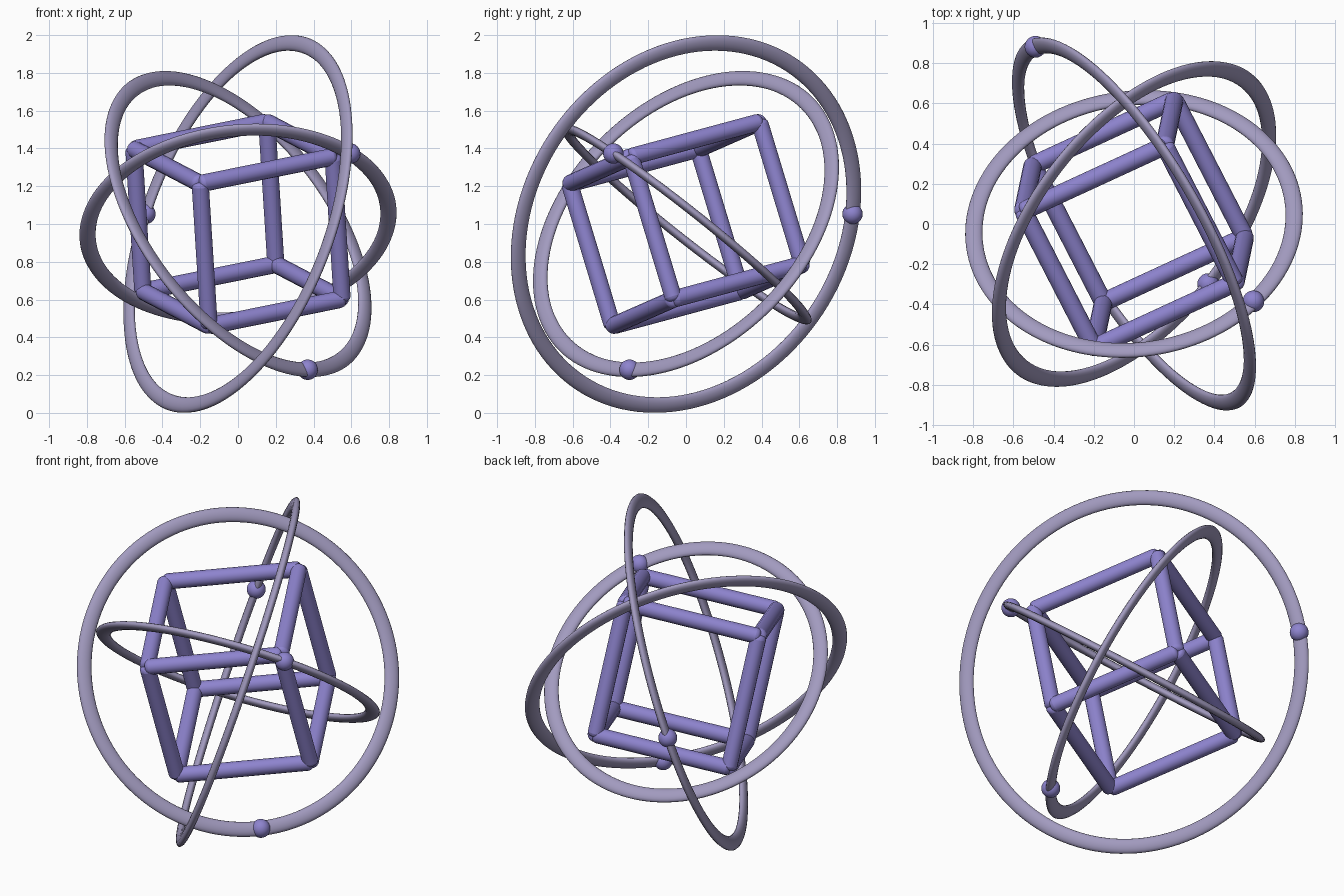
import bpy
import math
from mathutils import Vector, Matrix

if "Cube" in bpy.data.objects:
    bpy.data.objects.remove(bpy.data.objects["Cube"])

CENTRE = Vector((0, 0, 1))


def material(name, rgb):
    m = bpy.data.materials.new(name)
    m.diffuse_color = (*rgb, 1)
    m.use_nodes = True
    m.node_tree.nodes["Principled BSDF"].inputs["Base Color"].default_value = m.diffuse_color
    return m


RING_GREY = material("pale lilac grey", (0.36, 0.325, 0.52))
VIOLET = material("soft violet", (0.27, 0.23, 0.62))


def finish(name, mat, matrix, angle=40):
    ob = bpy.context.object
    ob.name = name
    ob.data.transform(matrix)
    ob.data.materials.append(mat)
    bpy.ops.object.shade_smooth_by_angle(angle=math.radians(angle))
    return ob


def turn(direction):
    return Vector(direction).to_track_quat('Z', 'Y').to_matrix().to_4x4()


# Three flattened rings, each carrying one bead: name, radius, axis, bead direction
RINGS = [
    ("outer", 1.01, (0.82, 0.475, -0.315), (-0.48, 0.88, 0.05)),
    ("middle", 0.906, (0.671, -0.524, 0.524), (0.37, -0.30, -0.77)),
    ("inner", 0.80, (-0.09, 0.617, 0.78), (0.60, -0.38, 0.39)),
]
for name, radius, axis, bead in RINGS:
    bpy.ops.mesh.primitive_torus_add(major_radius=radius, minor_radius=0.043,
                                     major_segments=128, minor_segments=16)
    flat = Matrix.Diagonal((1, 1, 0.52, 1))
    finish(name + "_ring", RING_GREY, Matrix.Translation(CENTRE) @ turn(axis) @ flat, 80)

    n = Vector(axis).normalized()
    d = Vector(bead)
    d = (d - n * d.dot(n)).normalized() * radius
    bpy.ops.mesh.primitive_uv_sphere_add(segments=24, ring_count=16, radius=0.054)
    finish(name + "_bead", VIOLET, Matrix.Translation(CENTRE + d), 80)

# Tilted cube frame: twelve round bars with softened ends
HALF, BAR = 0.394, 0.046
u = Vector((0.89, 0.41, 0.18)).normalized()
v = Vector((-0.47, 0.86, 0.23))
v = (v - u * v.dot(u)).normalized()
axes = [u, v, u.cross(v)]
for i in range(3):
    a, b, c = axes[i], axes[(i + 1) % 3], axes[(i + 2) % 3]
    for sb in (-1, 1):
        for sc in (-1, 1):
            bpy.ops.mesh.primitive_cylinder_add(vertices=16, radius=BAR, depth=2 * HALF + 0.02)
            mid = CENTRE + (b * sb + c * sc) * HALF
            ob = finish("frame_bar", VIOLET, Matrix.Translation(mid) @ turn(a))
            bevel = ob.modifiers.new("soft_ends", 'BEVEL')
            bevel.width = 0.024
            bevel.segments = 3
            bevel.limit_method = 'ANGLE'
            bevel.angle_limit = math.radians(50)
